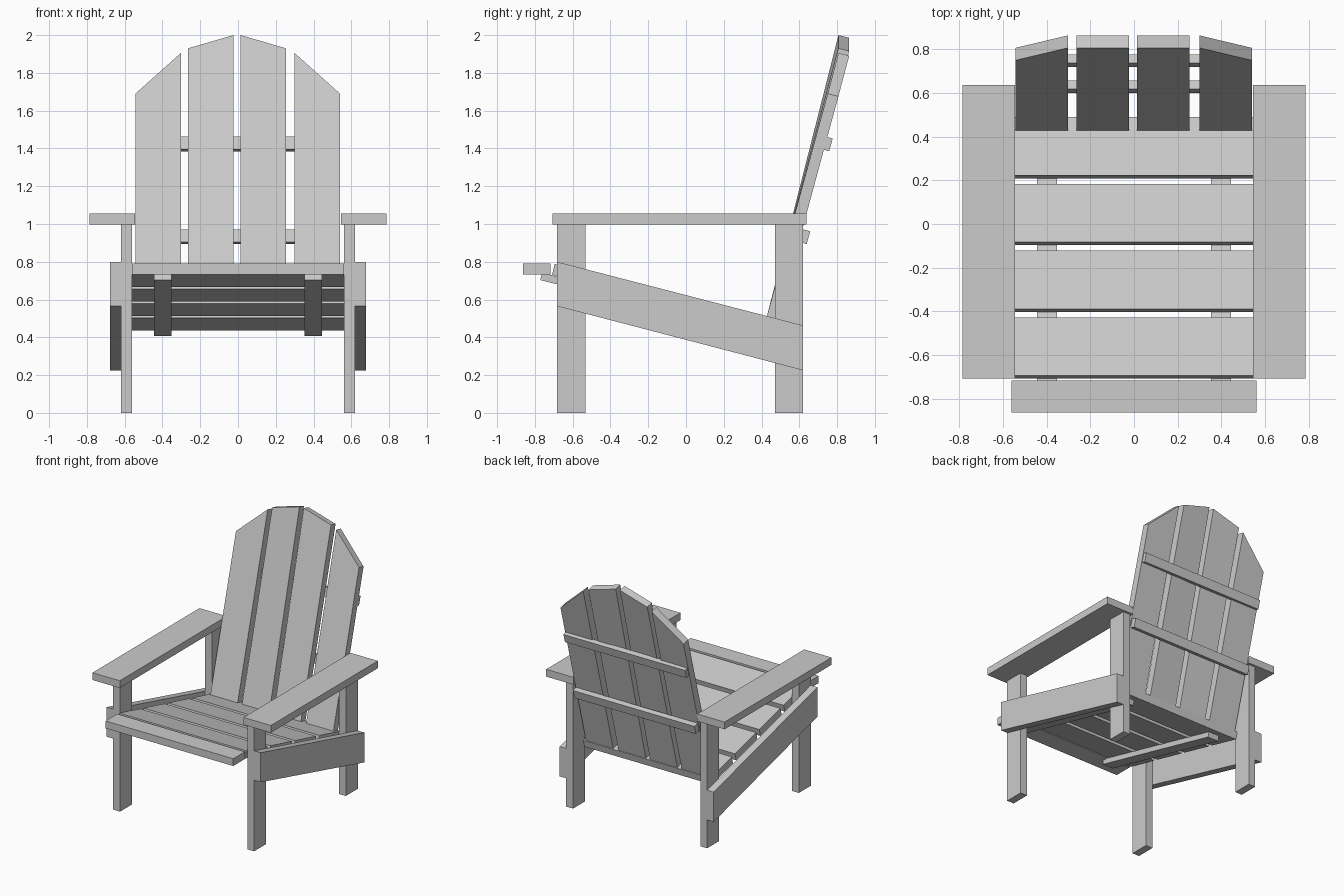
import bpy, bmesh, math
from mathutils import Matrix

if "Cube" in bpy.data.objects:
    bpy.data.objects.remove(bpy.data.objects["Cube"])


def make(name, bm):
    bmesh.ops.recalc_face_normals(bm, faces=bm.faces)
    me = bpy.data.meshes.new(name)
    bm.to_mesh(me)
    bm.free()
    ob = bpy.data.objects.new(name, me)
    bpy.context.collection.objects.link(ob)
    return ob


def box(name, x0, x1, y0, y1, z0, z1):
    return prism(name, x0, x1, [(y0, z0), (y1, z0), (y1, z1), (y0, z1)])


def prism(name, x0, x1, profile, profile2=None):
    """Join a (y, z) profile at x0 to one at x1."""
    bm = bmesh.new()
    a = [bm.verts.new((x0, y, z)) for y, z in profile]
    b = [bm.verts.new((x1, y, z)) for y, z in profile2 or profile]
    bm.faces.new(a)
    bm.faces.new(b[::-1])
    n = len(a)
    for i in range(n):
        bm.faces.new((a[i], b[i], b[(i + 1) % n], a[(i + 1) % n]))
    return make(name, bm)


def slanted(y, z, length, thick, angle):
    """Rectangle starting at its lower front corner, turned in the y-z plane."""
    c, s = math.cos(angle), math.sin(angle)
    return [(y + u * c - v * s, z + u * s + v * c)
            for u, v in ((0, 0), (length, 0), (length, thick), (0, thick))]


def span(side, a, b):
    return (a, b) if side > 0 else (-b, -a)


SEAT = math.radians(-14)

# mirrored parts: legs, side rails, armrests, seat supports
for side, tag in ((-1, "left"), (1, "right")):
    lx = span(side, 0.56, 0.62)
    box("front_leg_" + tag, *lx, -0.683, -0.533, 0, 0.997)
    box("rear_leg_" + tag, *lx, 0.47, 0.62, 0, 0.997)
    prism("side_rail_" + tag, *span(side, 0.62, 0.678),
          [(-0.683, 0.565), (0.62, 0.225), (0.62, 0.463), (-0.683, 0.80)])
    box("armrest_" + tag, *span(side, 0.545, 0.785), -0.708, 0.637, 0.997, 1.055)
    prism("seat_support_" + tag, *span(side, 0.352, 0.445),
          slanted(-0.772, 0.703, 1.22, 0.04, SEAT))

# seat boards
box("front_seat_board", -0.562, 0.562, -0.863, -0.717, 0.732, 0.79)
for i in range(4):
    d = i * 0.306
    prism(f"seat_slat_{i + 1}", -0.56, 0.56,
          slanted(-0.709, 0.732, 0.275, 0.058, SEAT)
          if i == 0 else
          slanted(-0.709 + d, 0.732 - d * 0.249, 0.275, 0.058, SEAT))


# back slats: vertical section at each long edge, given its front top corner
def back_edge(y, z):
    return [(0.428, 0.51), (0.486, 0.495), (y + 0.057, z - 0.014), (y, z)]


for i, (x0, x1, e0, e1) in enumerate((
        (-0.543, -0.303, (0.75, 1.69), (0.807, 1.905)),
        (-0.264, -0.024, (0.807, 1.93), (0.807, 2.0)),
        (0.014, 0.254, (0.807, 2.0), (0.807, 1.93)),
        (0.30, 0.54, (0.807, 1.905), (0.75, 1.69)))):
    prism(f"back_slat_{i + 1}", x0, x1, back_edge(*e0), back_edge(*e1))

# battens across the rear of the back
for name, y, z in (("upper_batten", 0.748, 1.424), ("lower_batten", 0.629, 0.933)):
    bm = bmesh.new()
    bmesh.ops.create_cube(bm, size=1, matrix=Matrix.Translation((0, y, z))
                          @ Matrix.Rotation(math.radians(-15.5), 4, 'X')
                          @ Matrix.Diagonal((1.07, 0.04, 0.07, 1)))
    make(name, bm)
